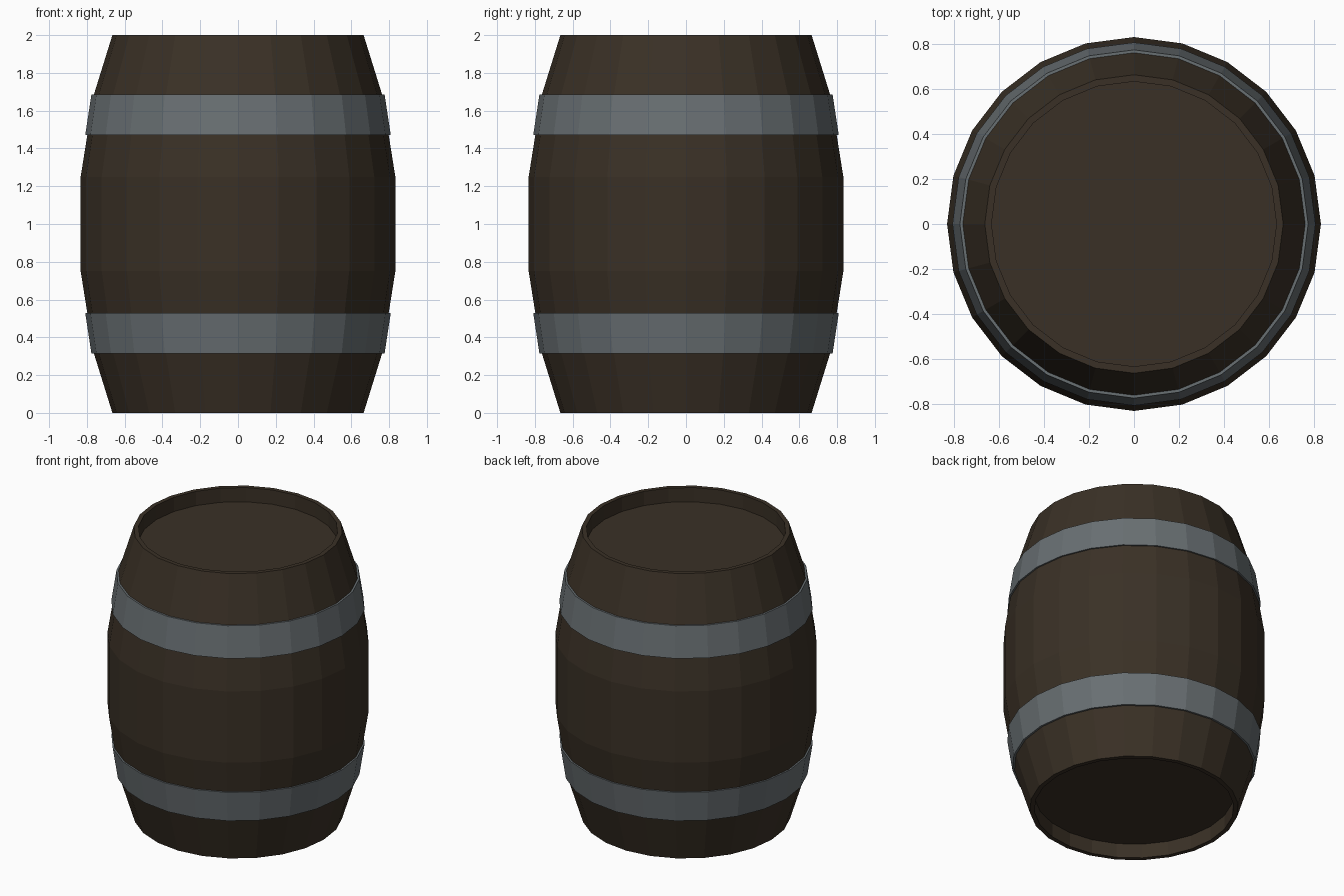
import bpy, bmesh, math

if "Cube" in bpy.data.objects:
    bpy.data.objects.remove(bpy.data.objects["Cube"])

SIDES = 24

def material(name, rgb):
    m = bpy.data.materials.new(name)
    m.diffuse_color = (*rgb, 1)
    m.use_nodes = True
    m.node_tree.nodes["Principled BSDF"].inputs["Base Color"].default_value = m.diffuse_color
    return m

wood = material("dark wood", (0.042, 0.030, 0.019))
iron = material("grey iron", (0.14, 0.16, 0.17))

def lathe(name, profile, mat, closed=False):
    """Revolve a (radius, z) profile about z; radius 0 closes to a pole."""
    bm = bmesh.new()
    rings = []
    for r, z in profile:
        rings.append([bm.verts.new((r * math.cos(2 * math.pi * i / SIDES),
                                    r * math.sin(2 * math.pi * i / SIDES), z))
                      for i in range(SIDES)])
    pairs = list(zip(rings, rings[1:]))
    if closed:
        pairs.append((rings[-1], rings[0]))
    for a, b in pairs:
        for i in range(SIDES):
            j = (i + 1) % SIDES
            bm.faces.new((a[i], a[j], b[j], b[i]))
    if not closed:
        bm.faces.new(rings[0])
        bm.faces.new(rings[-1])
    bmesh.ops.recalc_face_normals(bm, faces=bm.faces)
    mesh = bpy.data.meshes.new(name)
    bm.to_mesh(mesh)
    bm.free()
    mesh.materials.append(mat)
    obj = bpy.data.objects.new(name, mesh)
    bpy.context.collection.objects.link(obj)

# Barrel body: bulging staves with recessed lids at both ends
lower = [(0.635, 0.10), (0.635, 0), (0.665, 0), (0.763, 0.315), (0.798, 0.53), (0.833, 0.75)]
upper = [(r, 2 - z) for r, z in reversed(lower)]
lathe("barrel_body", lower + upper, wood)

# Iron hoops, mirrored about mid height
hoop = [(0.755, 0.315), (0.776, 0.315), (0.809, 0.53), (0.79, 0.53)]
lathe("lower_hoop", hoop, iron, True)
lathe("upper_hoop", [(r, 2 - z) for r, z in hoop], iron, True)
